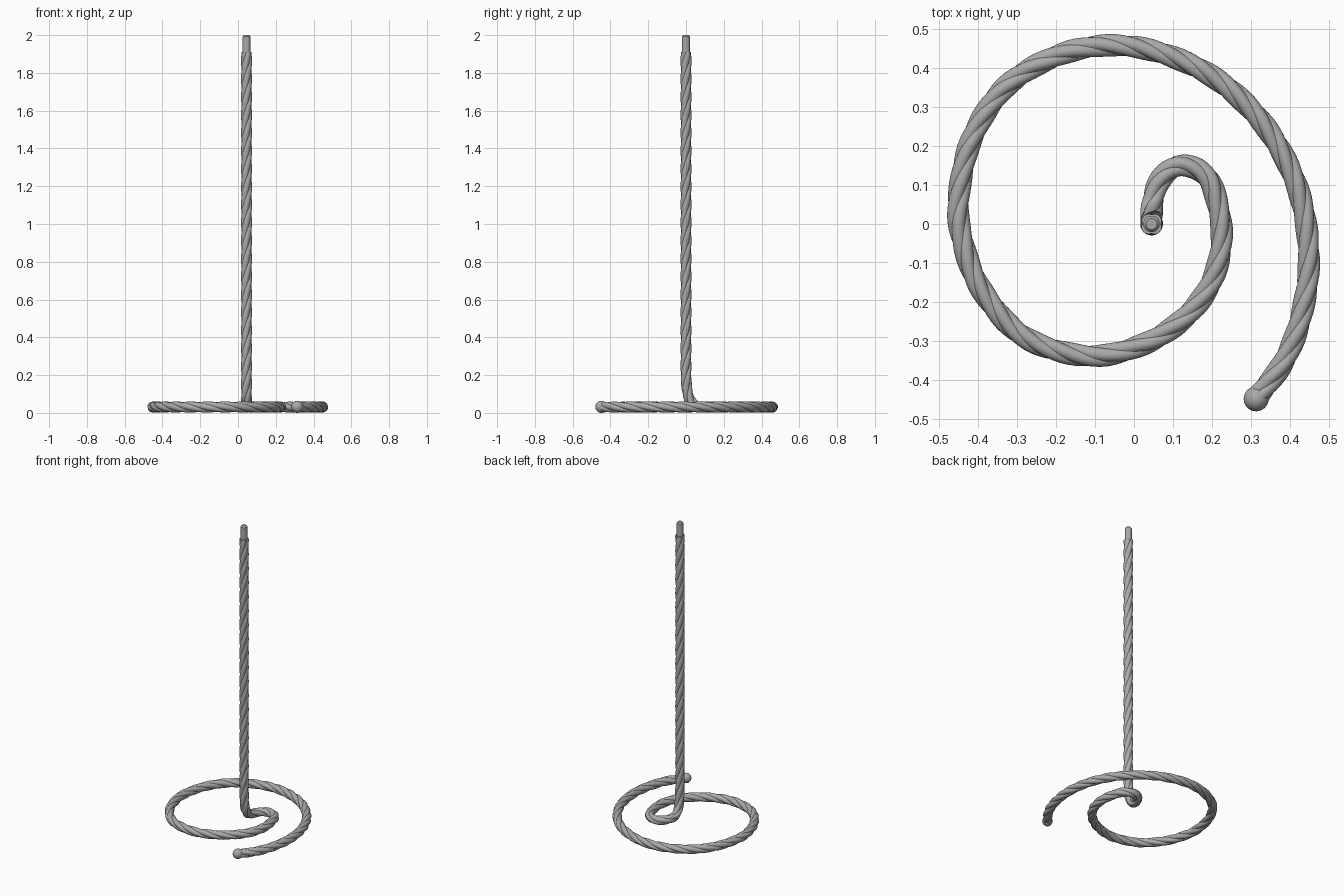
import bpy, bmesh, math
from mathutils import Vector, Quaternion

cube = bpy.data.objects.get("Cube")
if cube:
    bpy.data.objects.remove(cube, do_unlink=True)

metal = bpy.data.materials.new("grey metal")
metal.use_nodes = True
grey = (0.4, 0.4, 0.4, 1)
metal.diffuse_color = grey
metal.node_tree.nodes["Principled BSDF"].inputs["Base Color"].default_value = grey

STEM_X, BASE_Z, STEM_TOP = 0.045, 0.031, 1.91
STRANDS, PITCH, STEP = 4, 0.38, 0.01
STRAND_R, STRAND_OFFSET, SEGS = 0.0175, 0.0115, 8


def finish(bm, name):
    bmesh.ops.recalc_face_normals(bm, faces=bm.faces)
    mesh = bpy.data.meshes.new(name)
    bm.to_mesh(mesh)
    bm.free()
    mesh.materials.append(metal)
    obj = bpy.data.objects.new(name, mesh)
    bpy.context.collection.objects.link(obj)
    bpy.ops.object.select_all(action='DESELECT')
    obj.select_set(True)
    bpy.context.view_layer.objects.active = obj
    bpy.ops.object.shade_smooth_by_angle(angle=math.radians(35))
    return obj


def smooth_path(points, step):
    """Catmull-Rom curve through the points, resampled at an even step."""
    pts = [points[0] * 2 - points[1]] + points + [points[-1] * 2 - points[-2]]
    dense = []
    for a, b, c, d in zip(pts, pts[1:], pts[2:], pts[3:]):
        for i in range(60):
            t = i / 60
            dense.append(0.5 * (2 * b + (c - a) * t + (2 * a - 5 * b + 4 * c - d) * t**2
                                + (3 * b - a - 3 * c + d) * t**3))
    dense.append(points[-1])
    out, need = [dense[0]], step
    for p, q in zip(dense, dense[1:]):
        length = (q - p).length
        while length >= need:
            p = p.lerp(q, need / length)
            length -= need
            out.append(p)
            need = step
        need -= length
    return out


def lobed_radius(i):
    """Outline of the bundle of strands, with vertices on the grooves."""
    phi = ((i % SEGS) / SEGS - 0.5) * math.tau / STRANDS
    return (STRAND_OFFSET * math.cos(phi)
            + math.sqrt(STRAND_R**2 - (STRAND_OFFSET * math.sin(phi))**2))


# Path: straight stem, bend into the base, then the flat spiral
stem = [(STEM_X, 0, z) for z in (STEM_TOP, 1.4, 0.8, 0.4, 0.22)]
bend = [(STEM_X, 0.005, 0.13), (STEM_X, 0.018, 0.075), (0.047, 0.05, 0.038)]
spiral = [(0.06, 0.1), (0.09, 0.138), (0.13, 0.15), (0.175, 0.132), (0.205, 0.085),
          (0.225, -0.03), (0.2, -0.145), (0.13, -0.24), (0.02, -0.31), (-0.12, -0.338),
          (-0.28, -0.29), (-0.39, -0.17), (-0.44, -0.04), (-0.449, 0.07), (-0.415, 0.22),
          (-0.33, 0.35), (-0.2, 0.43), (-0.06, 0.458), (0.08, 0.435), (0.22, 0.365),
          (0.34, 0.245), (0.42, 0.09), (0.448, -0.08), (0.43, -0.23), (0.385, -0.35),
          (0.313, -0.448)]
path = smooth_path([Vector(p) for p in stem + bend]
                   + [Vector((x, y, BASE_Z)) for x, y in spiral], STEP)

# Twisted rod swept along the path
bm = bmesh.new()
count = STRANDS * SEGS
tangent, normal = Vector((0, 0, -1)), Vector((1, 0, 0))
rings = []
for k, p in enumerate(path):
    new = (path[min(k + 1, len(path) - 1)] - path[max(k - 1, 0)]).normalized()
    normal = tangent.rotation_difference(new) @ normal
    tangent = new
    ring = []
    for i in range(count):
        angle = math.tau * (i / count + k * STEP / PITCH)
        ring.append(bm.verts.new(p + Quaternion(tangent, angle) @ normal * lobed_radius(i)))
    rings.append(ring)
for a, b in zip(rings, rings[1:]):
    for i in range(count):
        j = (i + 1) % count
        bm.faces.new((a[i], a[j], b[j], b[i]))
bm.faces.new(rings[0])
bm.faces.new(rings[-1])
finish(bm, "twisted_rod")

# Plain pin on top with a chamfered tip
bm = bmesh.new()
profile = [(0.021, 1.88), (0.021, 1.992), (0.014, 2.0)]
loops = [[bm.verts.new((STEM_X + r * math.cos(math.tau * i / 32), r * math.sin(math.tau * i / 32), z))
          for i in range(32)] for r, z in profile]
for a, b in zip(loops, loops[1:]):
    for i in range(32):
        j = (i + 1) % 32
        bm.faces.new((a[i], a[j], b[j], b[i]))
bm.faces.new(loops[0])
bm.faces.new(loops[-1])
finish(bm, "top_pin")

# Ball closing the outer end of the spiral
bm = bmesh.new()
bmesh.ops.create_uvsphere(bm, u_segments=32, v_segments=16, radius=0.032)
bmesh.ops.translate(bm, verts=bm.verts, vec=(0.313, -0.448, 0.032))
finish(bm, "end_ball")
